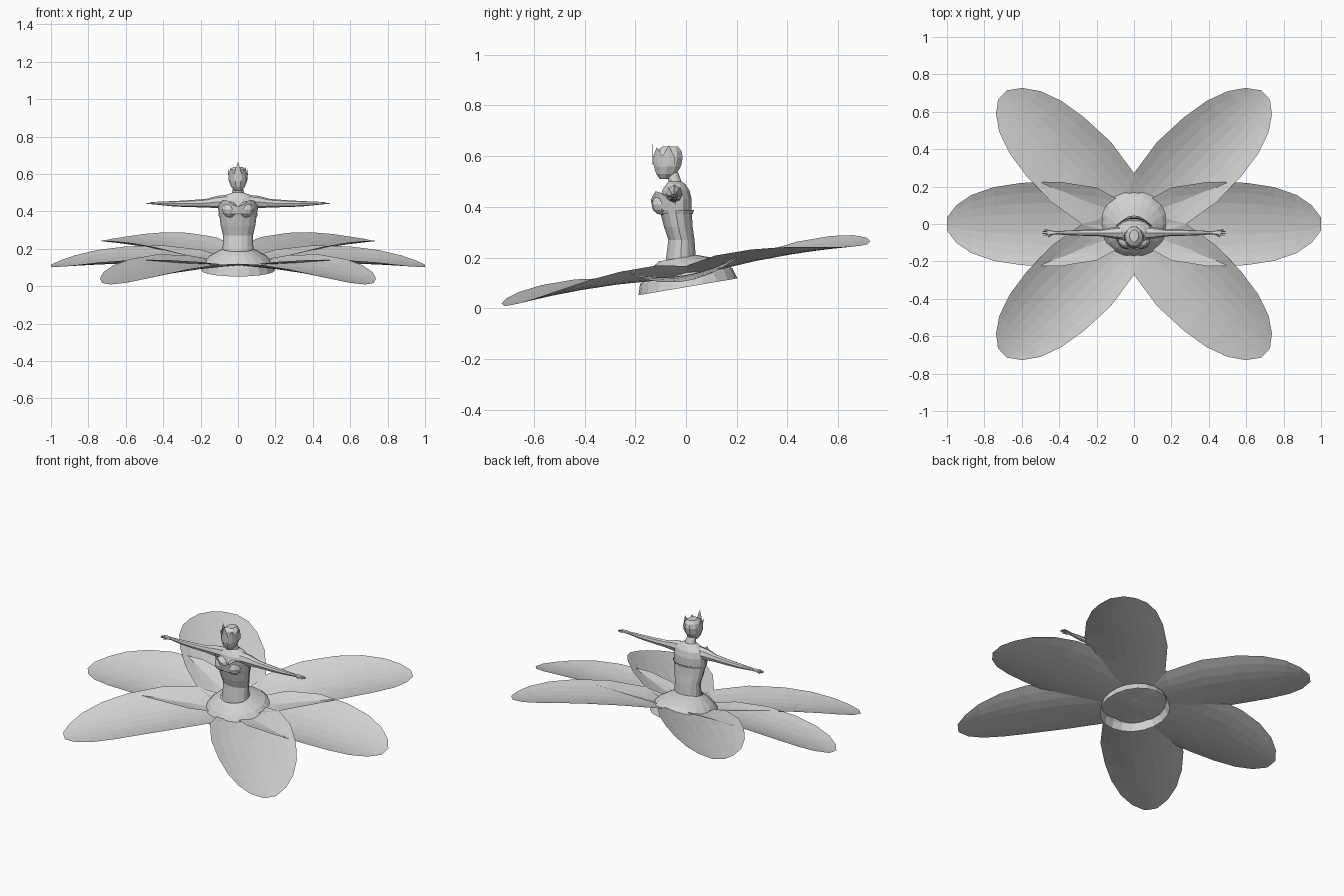
import bpy, bmesh, math
from mathutils import Matrix, Vector

cube = bpy.data.objects.get("Cube")
if cube:
    bpy.data.objects.remove(cube)

GREY = (0.65, 0.65, 0.65, 1)
mat = bpy.data.materials.new("pale grey")
mat.use_nodes = True
mat.diffuse_color = GREY
mat.node_tree.nodes["Principled BSDF"].inputs["Base Color"].default_value = GREY
SLOPE = 0.17


def finish(bm, name, closed=False):
    if closed:
        bmesh.ops.recalc_face_normals(bm, faces=bm.faces)
    mesh = bpy.data.meshes.new(name)
    bm.to_mesh(mesh)
    bm.free()
    mesh.materials.append(mat)
    obj = bpy.data.objects.new(name, mesh)
    bpy.context.collection.objects.link(obj)
    return obj


def bridge(bm, rows, wrap=False):
    n = len(rows[0])
    for a, b in zip(rows, rows[1:]):
        for i in range(n if wrap else n - 1):
            j = (i + 1) % n
            bm.faces.new((a[i], a[j], b[j], b[i]))


def loft(name, rings, sides=12, caps=True, matrix=None):
    """Rings are (height, centre x, centre y, radius x, radius y)."""
    bm = bmesh.new()
    rows = []
    for h, cx, cy, rx, ry in rings:
        rows.append([bm.verts.new((cx + rx * math.cos(math.tau * i / sides),
                                   cy + ry * math.sin(math.tau * i / sides), h))
                     for i in range(sides)])
    bridge(bm, rows, True)
    if caps:
        bm.faces.new(rows[0][::-1])
        bm.faces.new(rows[-1])
    if matrix:
        bm.transform(matrix)
    return finish(bm, name, caps)


def petal(name, angle, length, lift):
    # Cupped sheet that follows the tilted base plane
    outline = [(0, .05), (.1, .14), (.2, .195), (.4, .226), (.6, .22),
               (.75, .197), (.87, .155), (.95, .1), (1, .035)]
    ca, sa = math.cos(angle), math.sin(angle)
    bm = bmesh.new()
    rows = []
    for s, w in outline:
        row = []
        for i in range(9):
            v = i / 4 - 1
            along, across = s * length, v * w
            x, y = along * ca - across * sa, along * sa + across * ca
            cup = 0.95 * across ** 2
            z = .118 + .018 * math.sin(math.pi * s) - .01 * s + lift * s + cup + SLOPE * y
            row.append(bm.verts.new((x, y, z)))
        rows.append(row)
    bridge(bm, rows[::-1])
    bm.normal_update()
    if sum(f.normal.z for f in bm.faces) < 0:
        bmesh.ops.reverse_faces(bm, faces=bm.faces)
    finish(bm, name)


def pointed_band(name, centre, rx, ry, arc, base, tops, flare):
    # Open band around the front with alternating peaks and valleys
    bm = bmesh.new()
    low, high = [], []
    for i, top in enumerate(tops):
        a = -math.pi / 2 + arc * (i / (len(tops) - 1) - .5)
        c, s = math.cos(a), math.sin(a)
        low.append(bm.verts.new((centre[0] + rx * c, centre[1] + ry * s, base)))
        high.append(bm.verts.new((centre[0] + rx * flare * c, centre[1] + ry * flare * s, top)))
    bridge(bm, [low, high])
    finish(bm, name)


# Six petals
for side, word in ((1, "left"), (-1, "right")):
    petal(word + "_side_petal", 0 if side > 0 else math.pi, 1, 0)
    for end, place in ((-1, "front"), (1, "back")):
        a = math.radians(44.5)
        petal(f"{word}_{place}_petal", math.atan2(end * math.sin(a), side * math.cos(a)), .985, .022)

# Open tilted skirt passing through the petals
tilt = Matrix.Translation((0, .008, .085)) @ Matrix.Rotation(math.atan(SLOPE), 4, 'X')
loft("skirt", [(0, 0, 0, .198, .198), (.042, 0, 0, .185, .185), (.075, 0, 0, .155, .155),
               (.1, 0, -.01, .115, .115), (.118, 0, -.02, .082, .075)], 20, False, tilt)

# Torso and neck
loft("torso", [(.15, 0, -.02, .09, .065), (.2, 0, -.02, .082, .06), (.27, 0, -.018, .08, .053),
               (.32, 0, -.03, .092, .058), (.38, 0, -.04, .1, .064), (.43, 0, -.04, .1, .064),
               (.465, 0, -.04, .092, .055), (.49, 0, -.04, .06, .038), (.5, 0, -.043, .032, .026),
               (.535, 0, -.055, .025, .025)], 14)

# Bust
for side, word in ((1, "left"), (-1, "right")):
    bm = bmesh.new()
    bmesh.ops.create_uvsphere(bm, u_segments=10, v_segments=6, radius=.043)
    bm.transform(Matrix.Translation((side * .043, -.092, .41)))
    finish(bm, word + "_bust")

# Bodice and underbust belt
pointed_band("bodice", (0, -.04), .1, .09, math.pi, .385,
             [.42, .43, .455, .462, .44, .425, .44, .462, .455, .43, .42], 1.09)
loft("belt", [(.372, 0, -.04, .102, .068), (.388, 0, -.04, .106, .074)], 14, False)

# Head
loft("head", [(.51, 0, -.085, .018, .02), (.53, 0, -.078, .036, .042), (.56, 0, -.073, .048, .056),
              (.595, 0, -.07, .05, .06), (.62, 0, -.068, .044, .053), (.638, 0, -.062, .025, .032)], 10)

# Crown
pointed_band("crown", (0, -.07), .051, .061, math.radians(230), .565,
             [.59, .643, .6, .635, .6, .665, .6, .635, .6, .643, .59], 1.06)

# Arms and hands
for side, word in ((1, "left"), (-1, "right")):
    out = Matrix(((0, 0, side, 0), (1, 0, 0, -.047), (0, 1, 0, 0), (0, 0, 0, 1)))
    loft(word + "_arm", [(.06, 0, .452, .036, .036), (.11, 0, .45, .03, .033),
                         (.17, 0, .444, .019, .023), (.27, 0, .441, .016, .018),
                         (.35, 0, .441, .013, .014), (.42, 0, .443, .008, .009),
                         (.445, 0, .444, .014, .007), (.465, 0, .444, .013, .005)], 8, True, out)
    for k, (y, reach) in enumerate(((-.011, .483), (-.003, .49), (.005, .49), (.012, .482))):
        loft(f"{word}_finger_{k + 1}", [(.455, y, .444, .004, .004), (reach, y * 1.3, .441, .002, .003)],
             5, True, out)
    loft(word + "_thumb", [(.43, -.006, .443, .005, .004), (.46, -.024, .44, .003, .003)], 5, True, out)
